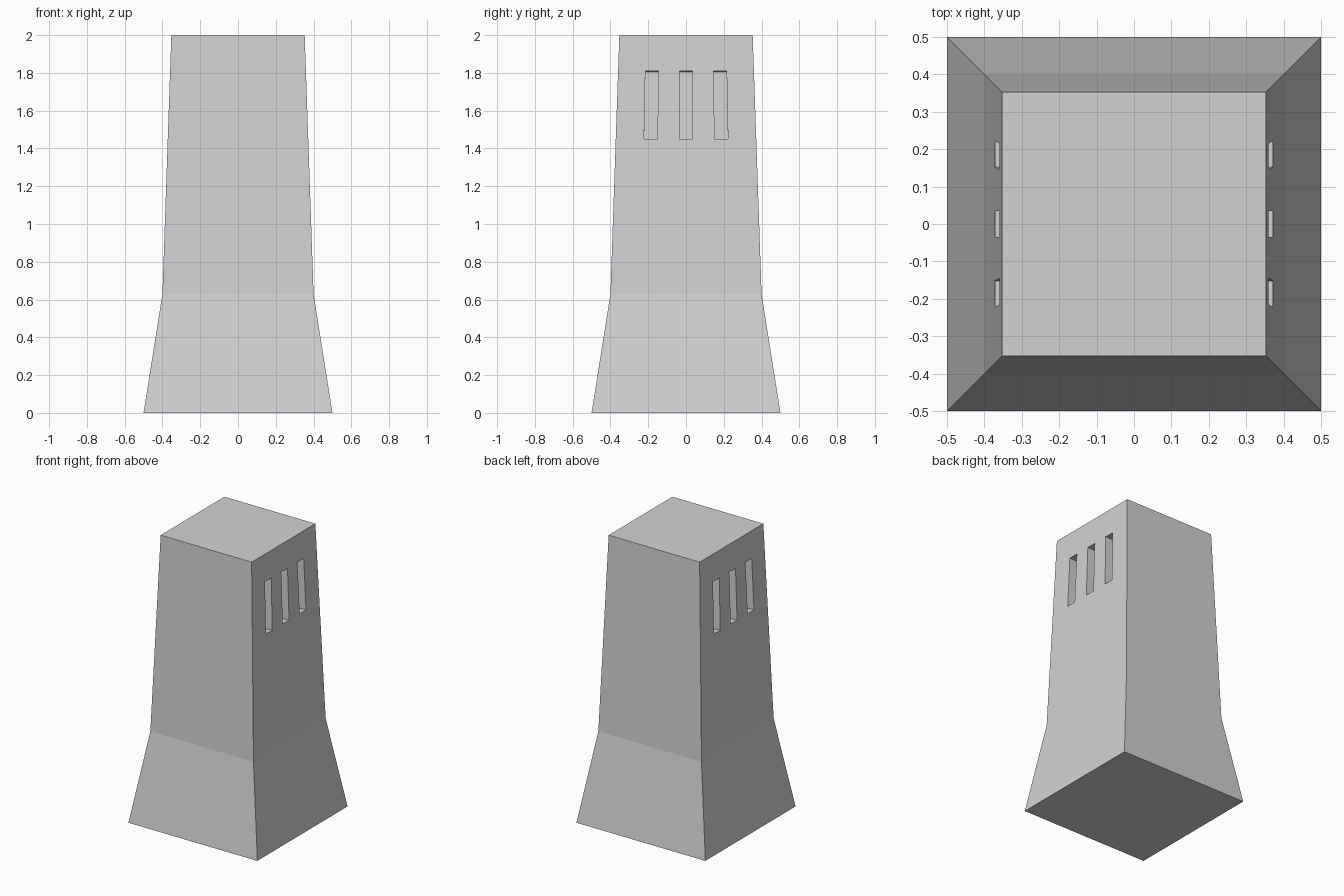
import bpy
import bmesh
import math
from mathutils import Vector

default = bpy.data.objects.get("Cube")
if default:
    bpy.data.objects.remove(default, do_unlink=True)

# Single stone colour
stone = bpy.data.materials.new("light_grey")
stone.use_nodes = True
colour = (0.65, 0.65, 0.65, 1)
stone.diffuse_color = colour
stone.node_tree.nodes["Principled BSDF"].inputs["Base Color"].default_value = colour


def make_object(name, bm):
    bmesh.ops.recalc_face_normals(bm, faces=bm.faces)
    mesh = bpy.data.meshes.new(name)
    bm.to_mesh(mesh)
    bm.free()
    mesh.materials.append(stone)
    obj = bpy.data.objects.new(name, mesh)
    bpy.context.collection.objects.link(obj)
    return obj


# Tower body: square sections as (half width, height), flared at the foot
waist, top = (0.4, 0.63), (0.353, 2.0)
bm = bmesh.new()
rings = []
for half, z in ((0.5, 0), waist, top):
    rings.append([bm.verts.new((half * sx, half * sy, z))
                  for sx, sy in ((-1, -1), (1, -1), (1, 1), (-1, 1))])
for low, high in zip(rings, rings[1:]):
    for i in range(4):
        j = (i + 1) % 4
        bm.faces.new((low[i], low[j], high[j], high[i]))
bm.faces.new(rings[0])
bm.faces.new(rings[-1])
tower = make_object("tower_body", bm)

# Slot cutters: three narrow openings on each side, square to the sloping wall
slope = (waist[0] - top[0]) / (top[1] - waist[1])
tilt = math.atan(slope)
depth, width, sill, head = 0.13, 0.07, 1.45, 1.81
bm = bmesh.new()
for side in (-1, 1):
    outward = Vector((side * math.cos(tilt), 0, math.sin(tilt)))
    for column in (-1, 0, 1):
        for v in bmesh.ops.create_cube(bm, size=1)["verts"]:
            x, y, z = v.co
            height = head if z > 0 else sill
            wall = waist[0] - slope * (height - waist[1])
            centre = column * (0.18 if z > 0 else 0.187)
            v.co = Vector((side * wall, centre + y * width, height))
            v.co += outward * (0.03 if x > 0 else -depth)
cutter = make_object("slot_cutter", bm)
cutter.hide_render = True

# Cut the slots and discard the cutter
cut = tower.modifiers.new("slots", "BOOLEAN")
cut.operation = "DIFFERENCE"
cut.solver = "EXACT"
cut.object = cutter
bpy.context.view_layer.objects.active = tower
bpy.ops.object.modifier_apply(modifier=cut.name)
bpy.data.objects.remove(cutter, do_unlink=True)
